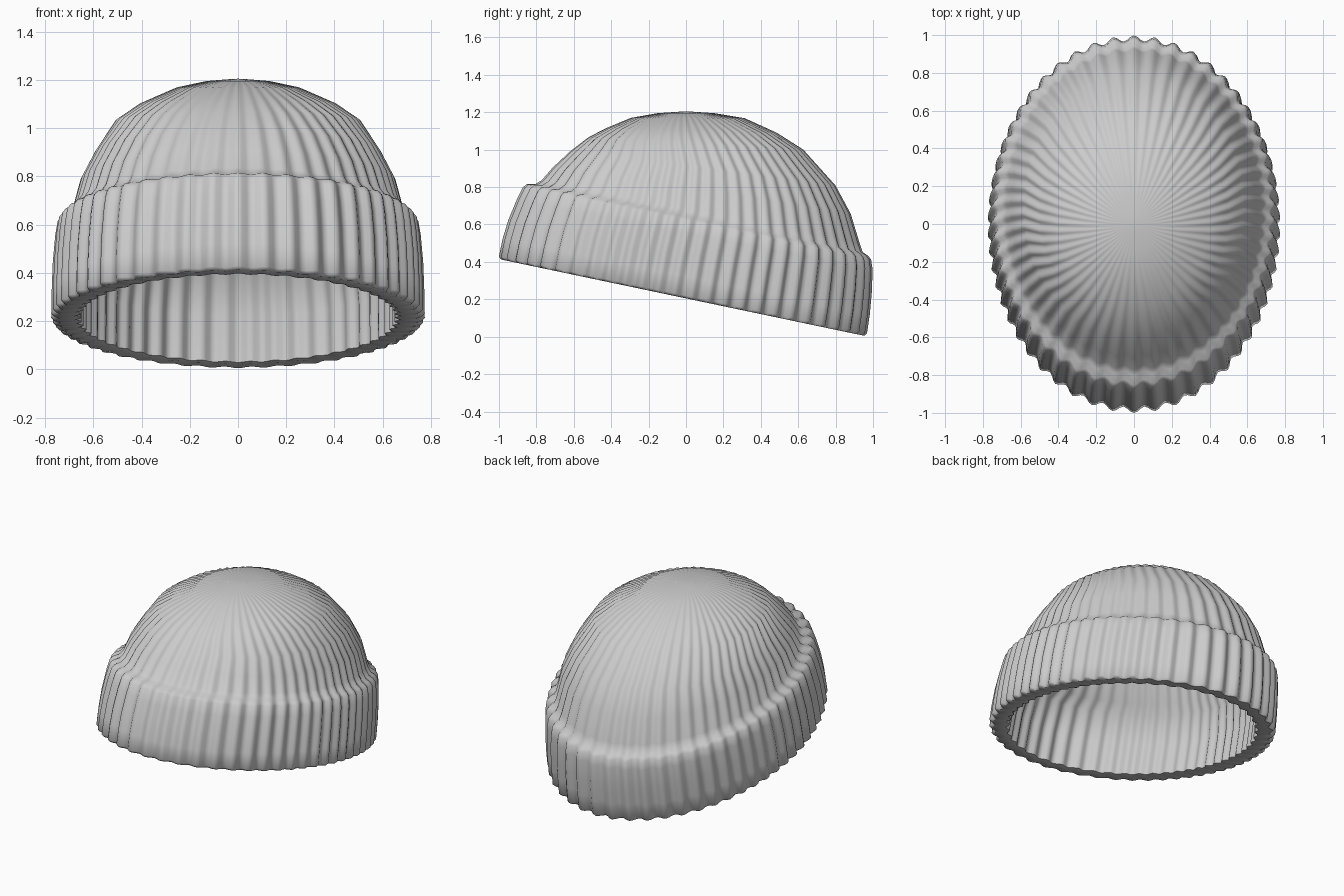
import bpy, bmesh, math

RIBS, STEPS = 54, 6
N = RIBS * STEPS

# each ring: half width, front y, front z, back y, back z, rib depth
inner = [
    (.20, -.24, 1.09, .25, 1.09, .010),
    (.33, -.36, 1.04, .41, 1.01, .010),
    (.42, -.45, 1.00, .54, .93, .010),
    (.50, -.54, .93, .70, .76, .010),
    (.57, -.62, .87, .78, .64, .010),
    (.60, -.69, .79, .84, .47, .010),
    (.64, -.77, .75, .885, .40, .012),
    (.66, -.84, .58, .885, .22, .014),
    (.66, -.89, .396, .855, .031, .014),
]
cuff = [
    (.675, -.905, .395, .87, .022, .014),
    (.75, -.975, .410, .94, .008, .015),
    (.763, -.985, .425, .952, .020, .016),
    (.761, -.965, .52, .967, .12, .016),
    (.757, -.935, .62, .978, .24, .016),
    (.747, -.89, .73, .983, .36, .016),
    (.737, -.858, .795, .975, .415, .016),
    (.722, -.838, .812, .96, .435, .016),
]
dome = [
    (.698, -.79, .815, .932, .455, .014),
    (.675, -.76, .835, .918, .50, .013),
    (.645, -.70, .905, .87, .66, .013),
    (.585, -.61, .99, .79, .81, .013),
    (.50, -.515, 1.065, .62, 1.00, .014),
    (.40, -.42, 1.115, .48, 1.09, .014),
    (.25, -.29, 1.17, .31, 1.168, .016),
    (.13, -.15, 1.195, .15, 1.195, .018),
    (.05, -.05, 1.202, .05, 1.202, .018),
]


def ring(bm, rx, yf, zf, yb, zb, depth):
    """Tilted oval with ribs evenly spaced by angle."""
    cy, ry = (yf + yb) / 2, (yb - yf) / 2
    verts = []
    for i in range(N):
        a = math.tau * i / N
        s, c = math.sin(a), math.cos(a)
        r = 1 / math.hypot(s / rx, c / ry)
        r *= 1 + depth * math.cos(RIBS * a)
        x, y = r * s, r * c
        z = zf + (zb - zf) * (y / ry + 1) / 2
        verts.append(bm.verts.new((x, cy + y, max(z, 0))))
    return verts


# knitted hat: lining, folded cuff and ribbed crown as one shell
bm = bmesh.new()
rings = [ring(bm, *p) for p in inner + cuff + dome]
for a, b in zip(rings, rings[1:]):
    for i in range(N):
        j = (i + 1) % N
        bm.faces.new((a[i], a[j], b[j], b[i]))
for loop, z in ((rings[0], 1.12), (rings[-1], 1.205)):
    tip = bm.verts.new((0, 0, z))
    for i in range(N):
        bm.faces.new((loop[i], loop[(i + 1) % N], tip))
bmesh.ops.recalc_face_normals(bm, faces=bm.faces)

mesh = bpy.data.meshes.new("ribbed_hat")
bm.to_mesh(mesh)
bm.free()
hat = bpy.data.objects.new("ribbed_hat", mesh)
bpy.context.collection.objects.link(hat)
bpy.context.view_layer.objects.active = hat
hat.select_set(True)
bpy.ops.object.shade_smooth_by_angle(angle=math.radians(50))
